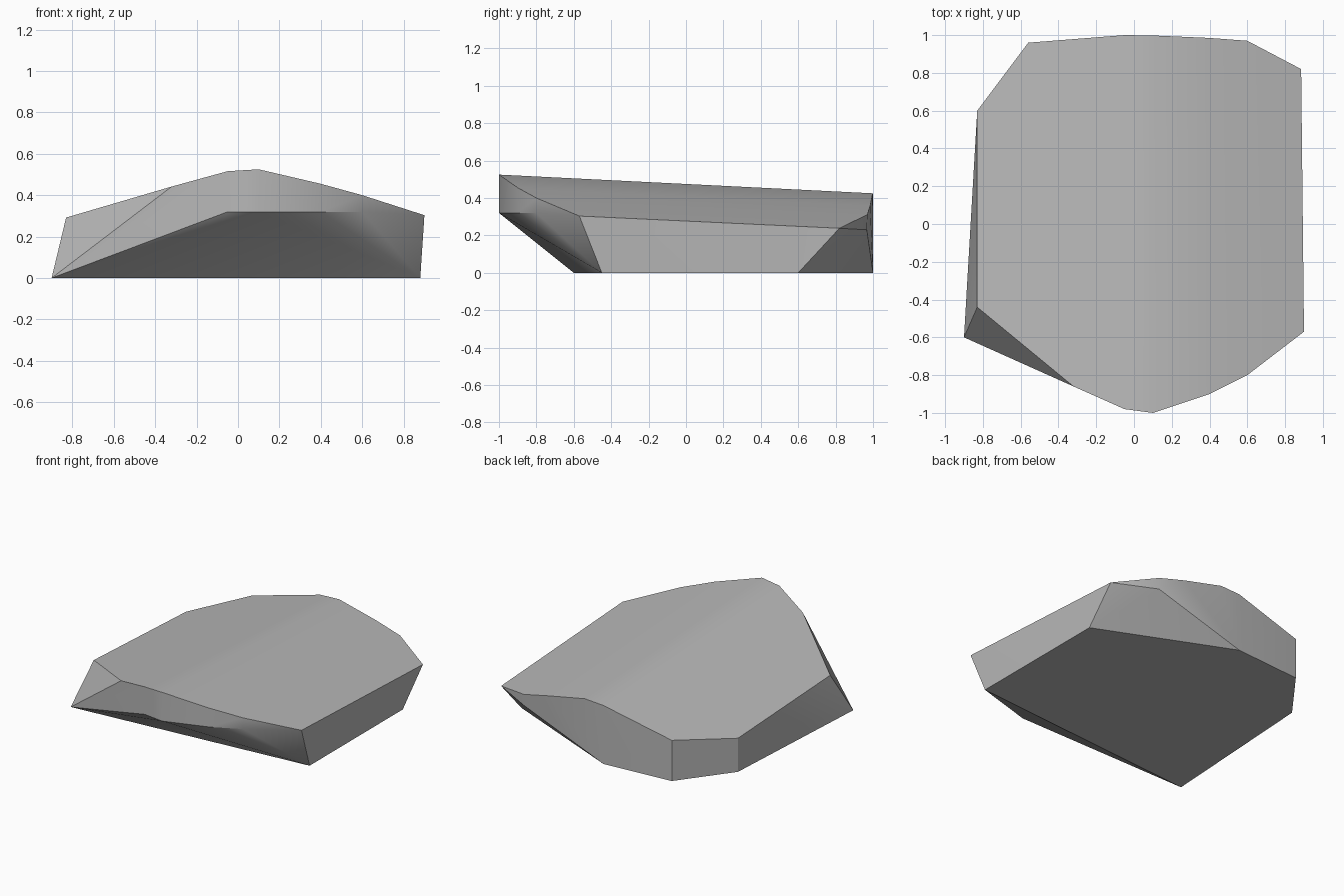
import bpy
import bmesh
import math

# Remove the default cube only
cube = bpy.data.objects.get("Cube")
if cube:
    bpy.data.objects.remove(cube, do_unlink=True)


def lerp_profile(profile, x):
    """Height along a piecewise straight cross-section."""
    for (xa, za), (xb, zb) in zip(profile, profile[1:]):
        if x <= xb:
            break
    return za + (zb - za) * (x - xa) / (xb - xa)


# Cross-section of the gently domed top, which falls slightly to the rear
crest = [(-0.83, 0.27), (-0.05, 0.467), (0.1, 0.475),
         (0.4, 0.41), (0.6, 0.36), (0.9, 0.275)]
REAR_FALL = 0.05
LEDGE_HEIGHT = 0.32

# Plan outlines of the rock
front_lip = [(-0.05, -0.98), (0.1, -1.0), (0.4, -0.9), (0.6, -0.8)]
front_corners = [(-0.83, -0.44), (-0.32, -0.86), (0.9, -0.57)]
rear_rim = [(0.885, 0.82), (0.6, 0.97), (0.4, 0.985), (0.1, 0.998)]
rear_wall = [(-0.05, 1.0), (-0.56, 0.96), (-0.83, 0.6)]
base_corners = [(-0.9, -0.6), (0.88, -0.45), (0.88, 0.6)]

# Top rim, overhanging front ledge, flat base and the rear undercut corner
points = [(x, y, lerp_profile(crest, x) - REAR_FALL * y)
          for x, y in front_lip + front_corners + rear_rim + rear_wall]
points += [(x, y, LEDGE_HEIGHT) for x, y in front_lip]
points += [(x, y, 0.0) for x, y in base_corners + rear_wall]
points.append((0.6, 0.967, 0.23))

# Wrap the faceted stone around the points
bm = bmesh.new()
for point in points:
    bm.verts.new(point)
hull = bmesh.ops.convex_hull(bm, input=bm.verts)
unused = {g for g in hull["geom_interior"] + hull["geom_unused"]
          if isinstance(g, bmesh.types.BMVert)}
bmesh.ops.delete(bm, geom=list(unused), context="VERTS")
bmesh.ops.dissolve_limit(bm, angle_limit=math.radians(1.5),
                         verts=bm.verts, edges=bm.edges)
bmesh.ops.recalc_face_normals(bm, faces=bm.faces)

mesh = bpy.data.meshes.new("flat_rock")
bm.to_mesh(mesh)
bm.free()
rock = bpy.data.objects.new("flat_rock", mesh)
bpy.context.collection.objects.link(rock)

# Plain grey stone
stone = bpy.data.materials.new("grey_stone")
stone.use_nodes = True
colour = (0.48, 0.48, 0.48, 1.0)
stone.diffuse_color = colour
stone.node_tree.nodes["Principled BSDF"].inputs["Base Color"].default_value = colour
mesh.materials.append(stone)

# Soft shading over shallow angles, crisp at the corners
bpy.ops.object.select_all(action="DESELECT")
rock.select_set(True)
bpy.context.view_layer.objects.active = rock
bpy.ops.object.shade_smooth_by_angle(angle=math.radians(30))
